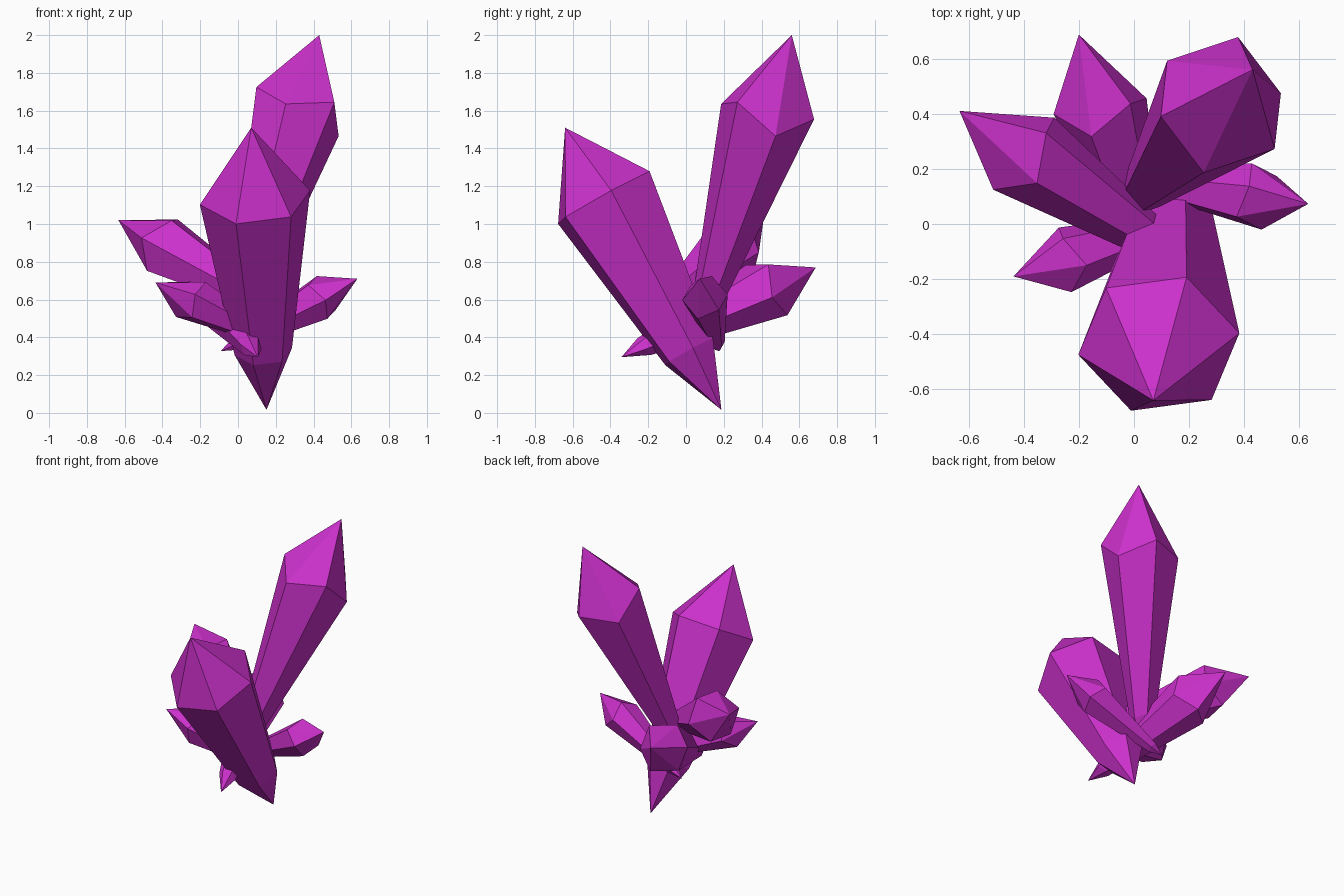
import bpy
import bmesh
from math import tau, cos, sin
from mathutils import Vector

cube = bpy.data.objects.get("Cube")
if cube:
    bpy.data.objects.remove(cube, do_unlink=True)

COLOUR = (0.6, 0.03, 0.6, 1.0)
material = bpy.data.materials.new("magenta_crystal")
material.use_nodes = True
material.diffuse_color = COLOUR
material.node_tree.nodes["Principled BSDF"].inputs["Base Color"].default_value = COLOUR

SIDES = 6


def crystal(name, shoulder, tip, corner, radius, zigzag=0.2,
            waist=4.3, waist_size=0.33, root=5.1):
    """Six-sided point: sharp tip, wide shoulder ring, narrow waist ring, sharp root.
    Waist and root are distances below the shoulder, in radii; the corner
    vector turns the rings; zigzag lifts every other corner along the axis."""
    centre, tip = Vector(shoulder), Vector(tip)
    axis = (tip - centre).normalized()
    side = Vector(corner)
    side = (side - axis * side.dot(axis)).normalized()
    other = axis.cross(side)

    bm = bmesh.new()

    def ring(middle, size):
        return [bm.verts.new(middle + size * (
            side * cos(tau * i / SIDES) + other * sin(tau * i / SIDES)
            + axis * zigzag * (-1) ** i)) for i in range(SIDES)]

    top = bm.verts.new(tip)
    upper = ring(centre, radius)
    lower = ring(centre - axis * waist * radius, radius * waist_size)
    bottom = bm.verts.new(centre - axis * root * radius)
    for i in range(SIDES):
        j = (i + 1) % SIDES
        bm.faces.new((upper[i], upper[j], top))
        bm.faces.new((lower[i], lower[j], upper[j], upper[i]))
        bm.faces.new((lower[j], lower[i], bottom))
    bmesh.ops.recalc_face_normals(bm, faces=bm.faces)
    mesh = bpy.data.meshes.new(name)
    bm.to_mesh(mesh)
    bm.free()
    mesh.materials.append(material)
    obj = bpy.data.objects.new(name, mesh)
    bpy.context.collection.objects.link(obj)
    return obj


# Thick main crystal, leaning forward and standing on its root
crystal("front_main_crystal", (0.09, -0.435, 1.14), (0.07, -0.64, 1.51),
        (0.29, 0.04, 0.035), 0.297, zigzag=0, waist=3.14, waist_size=0.52, root=4.33)

# Tall crystal, leaning back
crystal("back_tall_crystal", (0.315, 0.432, 1.595), (0.43, 0.56, 2.0),
        (0.195, -0.16, 0.05), 0.252)

# Smaller crystals around the base
crystal("right_upper_crystal", (-0.40, 0.255, 0.888), (-0.633, 0.41, 1.02),
        (-0.117, -0.125, 0.042), 0.172)
crystal("back_crystal", (-0.123, 0.427, 0.65), (-0.20, 0.687, 0.77),
        (0.12, 0.0, 0.14), 0.172)
crystal("left_crystal", (0.445, 0.10, 0.611), (0.632, 0.073, 0.71),
        (-0.018, 0.035, 0.114), 0.12)
crystal("right_lower_crystal", (-0.25, -0.13, 0.60), (-0.437, -0.19, 0.69),
        (0.015, -0.115, 0.03), 0.12)
